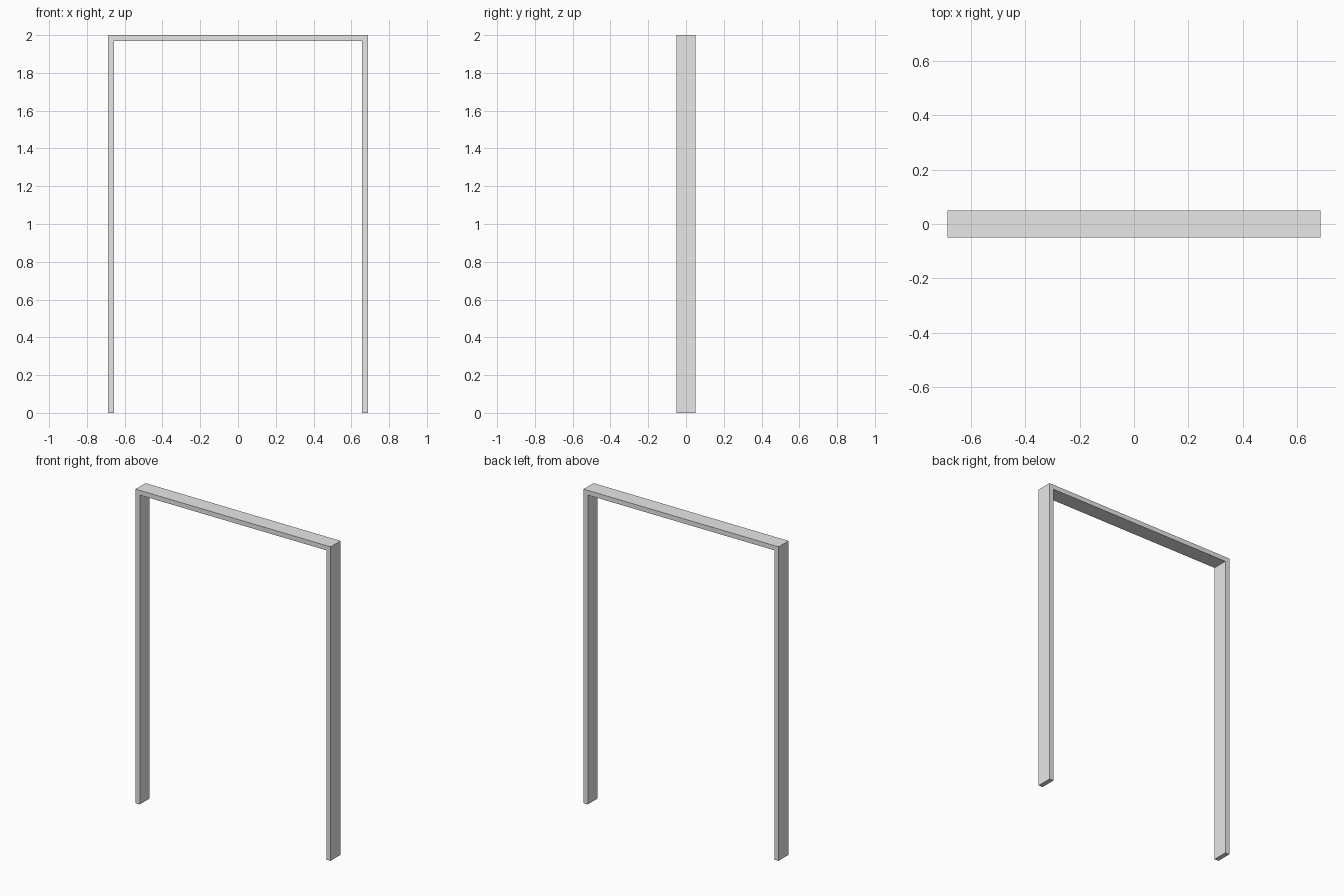
import bpy
import bmesh

cube = bpy.data.objects.get("Cube")
if cube:
    bpy.data.objects.remove(cube, do_unlink=True)

HALF_WIDTH, HEIGHT, DEPTH, THICK = 0.687, 2.0, 0.1, 0.03


def make_material(name, colour):
    mat = bpy.data.materials.new(name)
    mat.use_nodes = True
    mat.diffuse_color = colour
    mat.node_tree.nodes["Principled BSDF"].inputs["Base Color"].default_value = colour
    return mat


def extrude_profile(name, points, depth, mat):
    """Extrude an x-z outline along y, centred on y = 0."""
    bm = bmesh.new()
    face = bm.faces.new([bm.verts.new((x, -depth / 2, z)) for x, z in points])
    result = bmesh.ops.extrude_face_region(bm, geom=[face], use_keep_orig=True)
    verts = [g for g in result["geom"] if isinstance(g, bmesh.types.BMVert)]
    bmesh.ops.translate(bm, verts=verts, vec=(0, depth, 0))
    bmesh.ops.recalc_face_normals(bm, faces=bm.faces)
    mesh = bpy.data.meshes.new(name)
    bm.to_mesh(mesh)
    bm.free()
    mesh.materials.append(mat)
    obj = bpy.data.objects.new(name, mesh)
    bpy.context.collection.objects.link(obj)
    return obj


# Door frame: one outline for both jambs and the head, mirrored about x = 0
inner = HALF_WIDTH - THICK
right_half = [(-inner, HEIGHT - THICK), (-inner, 0), (-HALF_WIDTH, 0), (-HALF_WIDTH, HEIGHT)]
left_half = [(-x, z) for x, z in reversed(right_half)]
grey = make_material("light grey", (0.8, 0.8, 0.8, 1))
extrude_profile("door_frame", right_half + left_half, DEPTH, grey)
